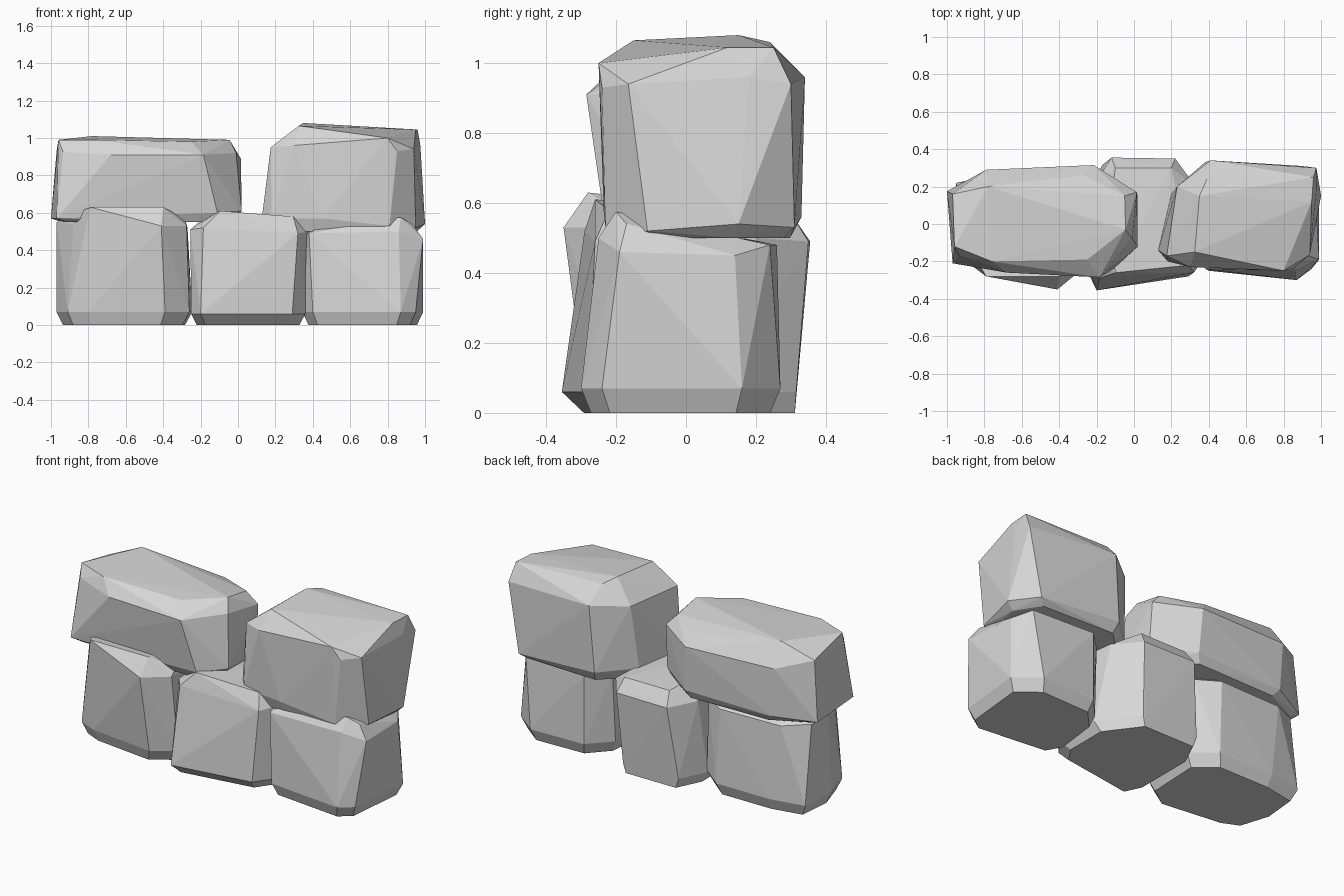
import bpy, bmesh

# One stone-grey colour for the whole wall
grey = bpy.data.materials.new("stone_grey")
grey.diffuse_color = (0.68, 0.68, 0.68, 1.0)


def stone(name, base, lower, upper, cap, inset=0.9, shift=0.0):
    """Rough-hewn block: hull of an inset base, two irregular rings and a cap."""
    cx = sum(p[0] for p in lower) / len(lower)
    cy = sum(p[1] for p in lower) / len(lower)
    foot = [(cx + (p[0] - cx) * inset, cy + (p[1] - cy) * inset + shift, base) for p in lower]
    bm = bmesh.new()
    for p in foot + lower + upper + cap:
        bm.verts.new(p)
    res = bmesh.ops.convex_hull(bm, input=bm.verts[:])
    loose = {v for v in res["geom_interior"] + res["geom_unused"]
             if isinstance(v, bmesh.types.BMVert)}
    bmesh.ops.delete(bm, geom=list(loose), context='VERTS')
    bmesh.ops.recalc_face_normals(bm, faces=bm.faces[:])
    mesh = bpy.data.meshes.new(name)
    bm.to_mesh(mesh)
    bm.free()
    mesh.materials.append(grey)
    bpy.context.collection.objects.link(bpy.data.objects.new(name, mesh))


def ring(z, *xy):
    return [(x, y, z) for x, y in xy]


# Bottom course
stone("bottom_left_stone", 0.0,
      ring(0.07, (-.91, -.19), (-.8, -.24), (-.39, -.29), (-.26, -.2), (-.245, .15),
           (-.38, .26), (-.74, .26), (-.95, .22), (-.97, 0)),
      [(-.88, -.16, .54), (-.41, -.35, .53), (-.275, -.24, .53), (-.27, .17, .52),
       (-.4, .25, .52), (-.8, .24, .52), (-.95, .16, .54), (-.97, .03, .55)],
      [(-.79, -.28, .63), (-.4, -.28, .63), (-.285, -.18, .57),
       (-.75, .15, .58), (-.4, .15, .58)])

stone("bottom_middle_stone", 0.0,
      ring(0.06, (-.2, -.355), (.29, -.28), (.36, -.18), (.36, .1),
           (.2, .315), (-.17, .315), (-.25, .15), (-.25, -.25)),
      [(-.185, -.29, .52), (.32, -.26, .49), (.38, -.17, .5), (.33, .2, .5),
       (.22, .35, .49), (-.12, .355, .49), (-.22, .2, .5), (-.255, -.2, .51)],
      [(-.095, -.26, .61), (.295, -.22, .58), (.33, -.12, .55),
       (.2, .3, .57), (-.1, .3, .57), (-.15, -.1, .6)], shift=0.03)

stone("bottom_right_stone", 0.0,
      ring(0.07, (.4, -.25), (.87, -.3), (.95, -.24), (.99, .16),
           (.85, .27), (.5, .26), (.38, .13), (.345, -.15)),
      [(.38, -.24, .49), (.86, -.25, .5), (.99, -.19, .46), (.97, .14, .45),
       (.9, .24, .48), (.5, .26, .48), (.385, .15, .48), (.35, -.12, .49)],
      [(.45, -.18, .53), (.87, -.2, .575), (.93, -.17, .54),
       (.9, .15, .5), (.45, .15, .5)])

# Top course
stone("top_left_stone", 0.55,
      [(-.97, -.21, .57), (-.11, -.24, .6), (.02, -.12, .61),
       (.02, .15, .62), (-.2, .3, .6), (-.77, .29, .59), (-1.0, .175, .57)],
      [(-.935, -.17, .925), (-.68, -.26, .91), (-.185, -.285, .91), (-.01, -.08, .92),
       (.015, .17, .89), (-.215, .315, .87), (-.79, .29, .88), (-.97, .16, .93)],
      [(-.96, -.12, .99), (-.76, -.2, .99), (-.25, -.19, .98), (-.045, -.03, .99),
       (-.05, .15, .96), (-.27, .26, .94), (-.78, .2, 1.01)])

stone("top_right_stone", 0.5,
      [(.13, -.14, .59), (.18, -.2, .57), (.45, -.235, .57), (.81, -.23, .53),
       (.95, -.11, .52), (1.0, .15, .54), (.9, .31, .53), (.38, .33, .56), (.2, .16, .57)],
      [(.175, -.17, .95), (.3, -.23, .96), (.8, -.25, 1.0), (.85, -.24, .93),
       (.94, -.165, .94), (.975, .18, .96), (.975, .3, .94), (.41, .34, .96), (.23, .2, .95)],
      [(.325, -.15, 1.065), (.35, .15, 1.08), (.39, .24, 1.06),
       (.96, .25, 1.045), (.95, .12, 1.045), (.785, -.2, 1.01)])
